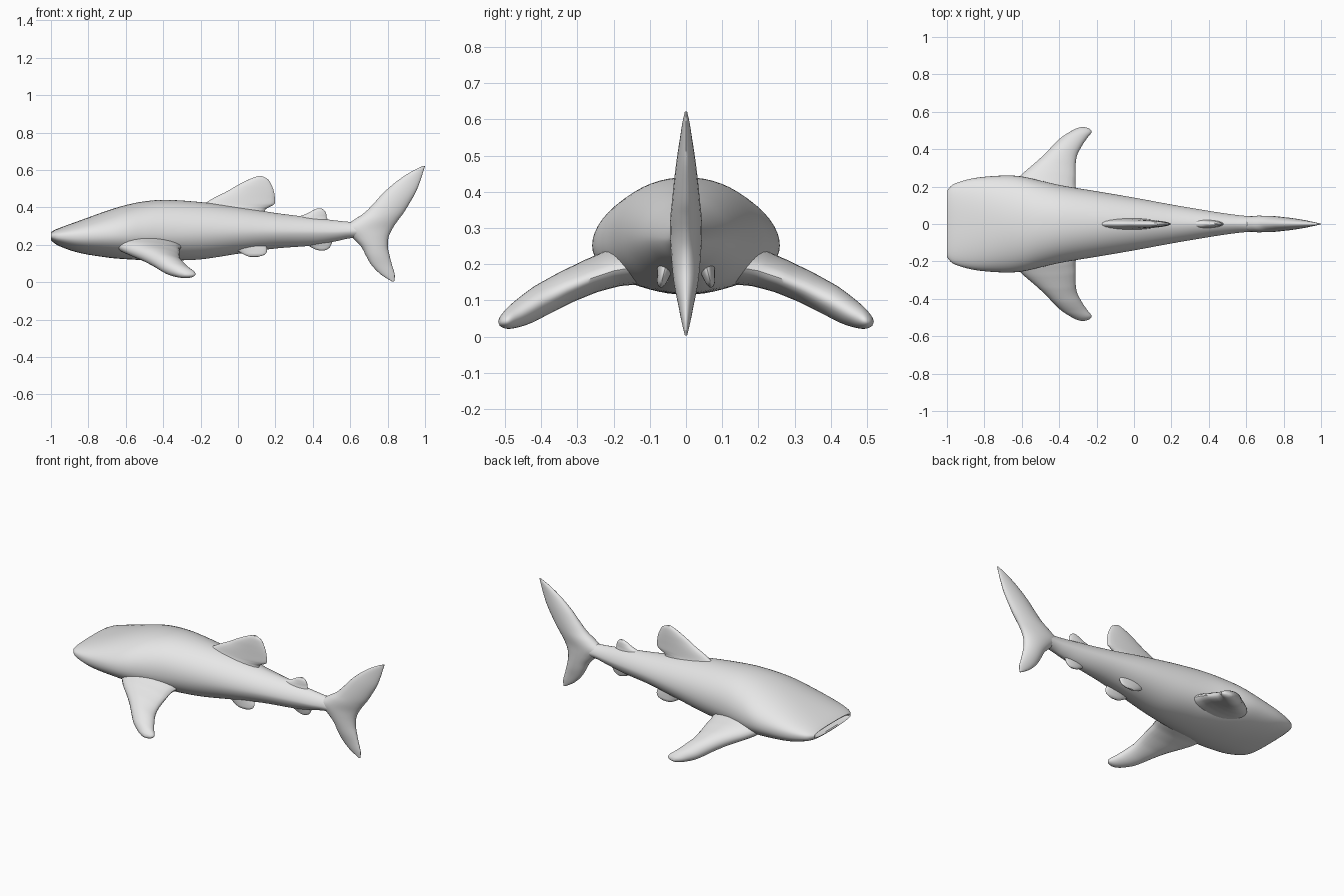
import bpy, math
from mathutils import Vector

grey = bpy.data.materials.new("light grey skin")
grey.diffuse_color = (0.8, 0.8, 0.8, 1)


def smooth_stations(rows, steps):
    """Catmull-Rom interpolation of station tuples."""
    out = []
    for i in range(len(rows) - 1):
        a, b, c, d = (rows[min(max(i + k, 0), len(rows) - 1)] for k in (-1, 0, 1, 2))
        for s in range(steps):
            t = s / steps
            out.append([q + 0.5 * t * (r - p + t * (2 * p - 5 * q + 4 * r - w + t * (3 * (q - r) + w - p)))
                        for p, q, r, w in zip(a, b, c, d)])
    out.append(list(rows[-1]))
    return out


def loft(name, rings):
    """Skin a list of closed rings and cap both ends."""
    n = len(rings[0])
    verts = [v for ring in rings for v in ring]
    faces = [[i * n + j, i * n + (j + 1) % n, (i + 1) * n + (j + 1) % n, (i + 1) * n + j]
             for i in range(len(rings) - 1) for j in range(n)]
    faces += [list(range(n))[::-1], list(range(len(verts) - n, len(verts)))]
    mesh = bpy.data.meshes.new(name)
    mesh.from_pydata(verts, [], faces)
    mesh.materials.append(grey)
    obj = bpy.data.objects.new(name, mesh)
    bpy.context.collection.objects.link(obj)
    # outward normals, then smooth shading
    bpy.context.view_layer.objects.active = obj
    obj.select_set(True)
    bpy.ops.object.mode_set(mode='EDIT')
    bpy.ops.mesh.select_all(action='SELECT')
    bpy.ops.mesh.normals_make_consistent(inside=False)
    bpy.ops.object.mode_set(mode='OBJECT')
    bpy.ops.object.shade_smooth_by_angle(angle=math.radians(50))
    obj.select_set(False)
    return obj


def fin(name, stations, place, normal, n=24, steps=5):
    """stations: span, leading x, trailing x, half thickness; place maps (x, span) to a point."""
    rings = []
    for span, lead, trail, h in smooth_stations(stations, steps):
        ring = []
        for k in range(n):
            a = 2 * math.pi * k / n
            x = lead + (trail - lead) * (0.5 - 0.5 * math.cos(a))
            ring.append(place(x, span) + Vector(normal) * h * math.sin(a) * (1 + 0.15 * math.cos(a)))
        rings.append(ring)
    return loft(name, rings)


# Body: x, half width, bottom z, widest z, top z, roundness
body_stations = [
    (-1.0, 0.178, 0.225, 0.246, 0.268, 2.6),
    (-0.96, 0.215, 0.195, 0.245, 0.288, 2.5),
    (-0.85, 0.246, 0.157, 0.245, 0.328, 2.3),
    (-0.70, 0.259, 0.132, 0.25, 0.382, 2.1),
    (-0.60, 0.254, 0.123, 0.255, 0.412, 2.1),
    (-0.50, 0.232, 0.118, 0.26, 0.432, 2.1),
    (-0.38, 0.205, 0.116, 0.265, 0.44, 2.1),
    (-0.20, 0.175, 0.122, 0.268, 0.428, 2.0),
    (0.0, 0.141, 0.152, 0.27, 0.402, 1.9),
    (0.2, 0.104, 0.18, 0.27, 0.37, 1.8),
    (0.4, 0.070, 0.196, 0.268, 0.345, 1.7),
    (0.52, 0.052, 0.218, 0.268, 0.33, 1.7),
    (0.6, 0.043, 0.235, 0.272, 0.322, 1.8),
    (0.7, 0.037, 0.24, 0.275, 0.315, 2.0),
    (0.78, 0.012, 0.255, 0.277, 0.30, 2.0),
]
N = 56
rings = []
for x, w, lo, mid, hi, e in smooth_stations(body_stations, 6):
    ring = []
    for k in range(N):
        a = 2 * math.pi * k / N
        c, s = math.cos(a), math.sin(a)
        y = w * math.copysign(abs(c) ** (2 / e), c)
        z = mid + (hi - mid if s > 0 else mid - lo) * math.copysign(abs(s) ** (2 / e), s)
        ring.append(Vector((x, y, z)))
    rings.append(ring)


# Mouth: lip rim that folds into a shallow recess
def mouth_ring(scale_y, scale_z, x):
    return [Vector((x, v.y * scale_y, 0.246 + (v.z - 0.246) * scale_z)) for v in rings[0]]


rings = [mouth_ring(0.85, 0.45, -0.95), mouth_ring(0.93, 0.65, -0.995)] + rings
loft("body", rings)


def upright(x, z):
    return Vector((x, 0, z))


# Tail fin with both lobes
fin("tail_fin", [
    (0.003, 0.825, 0.835, 0.003), (0.04, 0.765, 0.838, 0.012), (0.09, 0.715, 0.824, 0.022),
    (0.14, 0.685, 0.811, 0.032), (0.19, 0.658, 0.801, 0.038), (0.24, 0.61, 0.805, 0.042),
    (0.285, 0.56, 0.825, 0.044), (0.33, 0.615, 0.855, 0.043), (0.37, 0.675, 0.885, 0.039),
    (0.42, 0.725, 0.916, 0.034), (0.48, 0.78, 0.95, 0.027), (0.54, 0.85, 0.974, 0.018),
    (0.59, 0.925, 0.99, 0.010), (0.622, 0.99, 1.0, 0.003)], upright, (0, 1, 0))

# Main dorsal fin and small rear dorsal fin
fin("dorsal_fin", [
    (0.34, -0.26, 0.15, 0.05), (0.385, -0.24, 0.145, 0.036), (0.405, -0.21, 0.175, 0.029),
    (0.42, -0.18, 0.196, 0.026), (0.45, -0.13, 0.197, 0.023), (0.485, -0.06, 0.192, 0.02),
    (0.52, 0.0, 0.179, 0.017), (0.55, 0.06, 0.16, 0.012), (0.567, 0.105, 0.128, 0.005)],
    upright, (0, 1, 0))
fin("rear_dorsal_fin", [
    (0.31, 0.26, 0.49, 0.03), (0.345, 0.31, 0.475, 0.02), (0.365, 0.365, 0.472, 0.015),
    (0.382, 0.397, 0.463, 0.011), (0.394, 0.422, 0.447, 0.004)], upright, (0, 1, 0))

# Anal fin
fin("anal_fin", [
    (0.24, 0.32, 0.51, 0.03), (0.21, 0.35, 0.502, 0.02), (0.19, 0.385, 0.493, 0.014),
    (0.177, 0.41, 0.48, 0.010), (0.169, 0.435, 0.462, 0.004)], upright, (0, 1, 0))

# Pectoral heights along the span
DROP = [(0.12, 0.20), (0.20, 0.185), (0.26, 0.165), (0.33, 0.136), (0.40, 0.101),
        (0.45, 0.072), (0.50, 0.047), (0.53, 0.035)]


def drop(y):
    for (a, za), (b, zb) in zip(DROP, DROP[1:]):
        if y <= b:
            return za + (zb - za) * (y - a) / (b - a)
    return DROP[-1][1]


# Paired fins
for side, label in ((-1, "right"), (1, "left")):
    fin("pectoral_fin_" + label, [
        (0.12, -0.68, -0.29, 0.06), (0.20, -0.65, -0.312, 0.052), (0.26, -0.605, -0.312, 0.047),
        (0.32, -0.535, -0.312, 0.045), (0.37, -0.48, -0.303, 0.044), (0.42, -0.432, -0.277, 0.042),
        (0.46, -0.39, -0.25, 0.036), (0.49, -0.345, -0.227, 0.027), (0.508, -0.312, -0.236, 0.017),
        (0.517, -0.285, -0.262, 0.006)],
        lambda x, y: Vector((x, side * y, drop(y) - 0.04 * (x + 0.4))), (0, side * 0.35, 0.94))
    fin("pelvic_fin_" + label, [
        (0.22, -0.06, 0.14, 0.03), (0.18, -0.02, 0.155, 0.02), (0.16, 0.01, 0.153, 0.015),
        (0.146, 0.035, 0.14, 0.011), (0.136, 0.06, 0.11, 0.004)],
        lambda x, z: Vector((x, side * (0.055 + 0.25 * (0.2 - z)), z)), (0, 1, 0.25 * side))
